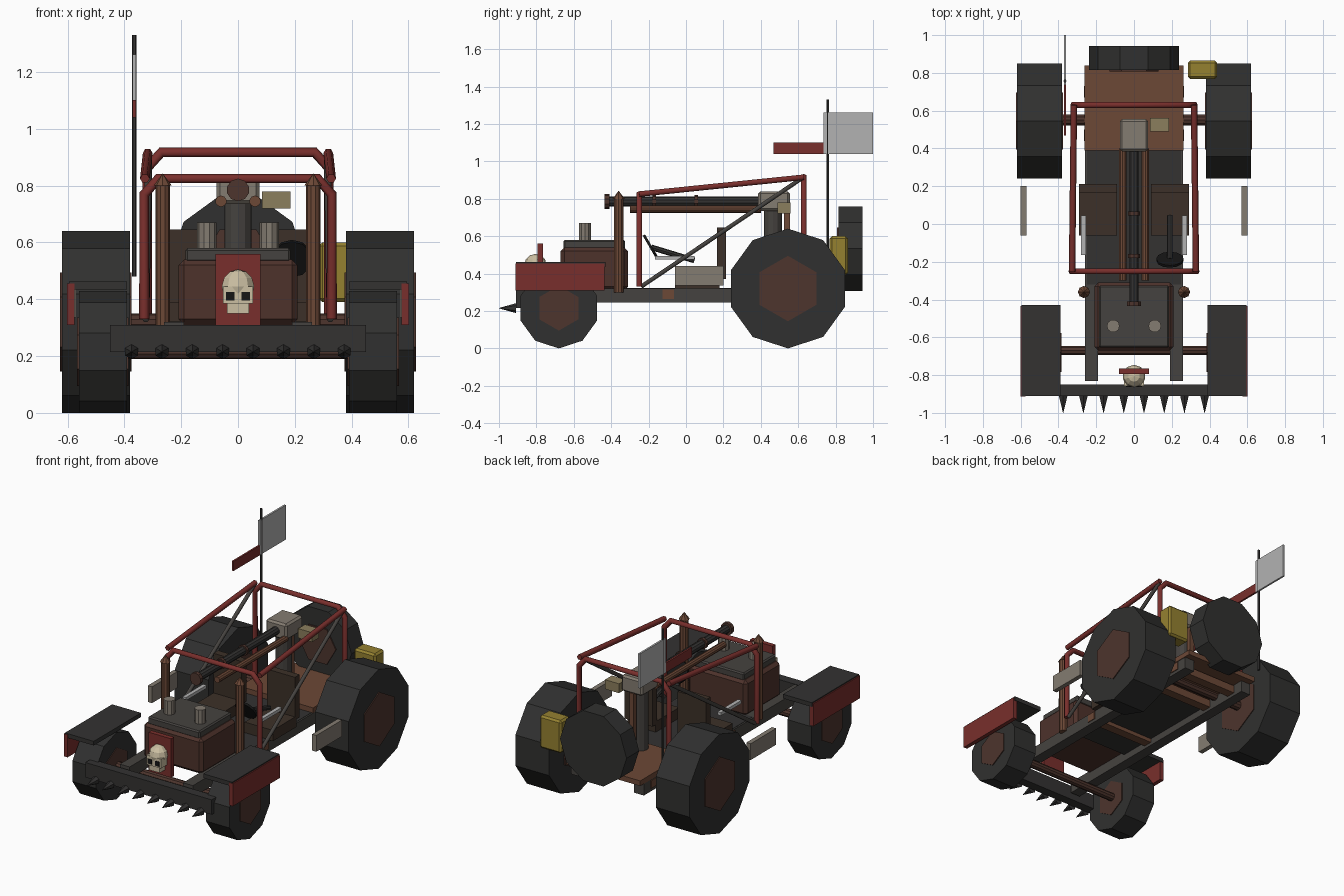
import bpy, bmesh, math
from mathutils import Vector

if "Cube" in bpy.data.objects:
    bpy.data.objects.remove(bpy.data.objects["Cube"])

COL = {"rubber": (.03, .03, .029), "dark": (.033, .032, .031), "steel": (.06, .055, .05),
       "rust": (.15, .065, .037), "hub": (.075, .035, .026), "engine": (.075, .032, .024),
       "red": (.19, .028, .025), "seat": (.045, .03, .021), "bone": (.6, .52, .36),
       "pale": (.23, .2, .165), "white": (.45, .45, .45), "yellow": (.3, .22, .03),
       "khaki": (.26, .21, .11), "black": (.008, .008, .008)}


def mat(name):
    m = bpy.data.materials.get(name) or bpy.data.materials.new(name)
    m.diffuse_color = (*COL[name], 1)
    m.use_nodes = True
    m.node_tree.nodes["Principled BSDF"].inputs["Base Color"].default_value = m.diffuse_color
    return m


def finish(bm, name, colour):
    bmesh.ops.recalc_face_normals(bm, faces=bm.faces)
    me = bpy.data.meshes.new(name)
    bm.to_mesh(me)
    bm.free()
    ob = bpy.data.objects.new(name, me)
    me.materials.append(mat(colour))
    bpy.context.collection.objects.link(ob)
    return ob


def box(name, colour, x, y, z, bevel=0):
    bm = bmesh.new()
    bmesh.ops.create_cube(bm, size=1)
    for v in bm.verts:
        v.co = [(r[0] + r[1]) / 2 + c * (r[1] - r[0]) for c, r in zip(v.co, (x, y, z))]
    if bevel:
        bmesh.ops.bevel(bm, geom=bm.edges[:], offset=bevel, segments=1, affect='EDGES')
    return finish(bm, name, colour)


def cyl(name, colour, p, q, r, n=10, r2=None, rot=0):
    """Prism or cone from p to q; first corner points up (or along x when upright)."""
    p, q = Vector(p), Vector(q)
    d = (q - p).normalized()
    u = Vector((1, 0, 0)) if abs(d.z) > .9 else Vector((0, 0, 1))
    u = (u - d * u.dot(d)).normalized()
    w = d.cross(u)
    bm = bmesh.new()
    rings = []
    for c, rad in ((p, r), (q, r if r2 is None else max(r2, .001))):
        rings.append([bm.verts.new(c + rad * (math.cos(a) * u + math.sin(a) * w))
                      for a in (rot + math.tau * i / n for i in range(n))])
    for ring in rings:
        bm.faces.new(ring)
    for i in range(n):
        j = (i + 1) % n
        bm.faces.new((rings[0][i], rings[0][j], rings[1][j], rings[1][i]))
    return finish(bm, name, colour)


def tube(name, colour, pts, r):
    cu = bpy.data.curves.new(name, 'CURVE')
    cu.dimensions = '3D'
    cu.bevel_depth, cu.bevel_resolution, cu.use_fill_caps = r, 1, True
    s = cu.splines.new('POLY')
    s.points.add(len(pts) - 1)
    for sp, pt in zip(s.points, pts):
        sp.co = (*pt, 1)
    cu.materials.append(mat(colour))
    ob = bpy.data.objects.new(name, cu)
    bpy.context.collection.objects.link(ob)
    return ob


def span(s, a, b):
    return (min(s * a, s * b), max(s * a, s * b))


for s, side in ((-1, "left"), (1, "right")):
    # wheels and hubs
    for nm, y, r, x0, x1, hr in (("rear", .545, .32, .38, .62, .175), ("front", -.68, .215, .39, .56, .12)):
        cyl(f"{side}_{nm}_tyre", "rubber", (s * x0, y, r), (s * x1, y, r), r)
        cyl(f"{side}_{nm}_hub", "hub", (s * (x0 - .005), y, r), (s * (x1 + .006), y, r), hr, 6)
    # front fender with red skirt
    box(f"{side}_fender_top", "dark", span(s, .39, .595), (-.91, -.43), (.435, .462))
    box(f"{side}_fender_skirt", "red", span(s, .575, .602), (-.912, -.435), (.31, .455))
    # chassis, side plates, seats
    box(f"{side}_chassis_rail", "steel", span(s, .19, .26), (-.83, .8), (.245, .32))
    box(f"{side}_side_plate", "pale", span(s, .57, .6), (-.06, .2), (.335, .44))
    box(f"{side}_arm_strip", "white", span(s, .255, .28), (-.165, .045), (.475, .495))
    box(f"{side}_seat_cushion", "seat", span(s, .09, .29), (-.06, .18), (.32, .39))
    box(f"{side}_seat_back", "seat", span(s, .09, .29), (.165, .213), (.37, .645))
    # exhaust posts with pointed caps
    cyl(f"{side}_exhaust_post", "rust", (s * .265, -.36, .3), (s * .265, -.36, .8), .026)
    cyl(f"{side}_exhaust_cap", "rust", (s * .265, -.36, .8), (s * .265, -.36, .842), .032, 8, 0)
    cyl(f"{side}_intake_stack", "pale", (s * .11, -.54, .57), (s * .11, -.54, .67), .034)
    # cage side members
    tube(f"{side}_cage_rail", "red", [(s * .328, -.25, .825), (s * .318, .63, .915)], .017)
    tube(f"{side}_cage_brace", "steel", [(s * .325, -.24, .33), (s * .315, .62, .91)], .013)
    # secondary gun tubes
    cyl(f"{side}_gun_tube", "rust", (s * .06, -.3, .745), (s * .06, .4, .745), .02)

# roll cage hoops
for nm, y, w, zb, zt in (("front", -.25, .33, .33, .825), ("rear", .63, .32, .33, .917)):
    half = [(w, zb), (w, zt - .055), (w - .05, zt)]
    tube(f"{nm}_cage_hoop", "red",
         [(-x, y, z) for x, z in half] + [(x, y, z) for x, z in reversed(half)], .018)

# axles, floor, deck and cross members
cyl("rear_axle", "hub", (-.4, .55, .32), (.4, .55, .32), .03)
cyl("front_axle", "hub", (-.4, -.67, .215), (.4, -.67, .215), .026)
box("floor_plate", "dark", (-.25, .25), (-.32, .42), (.29, .322))
box("rear_deck", "rust", (-.262, .262), (.39, .84), (.322, .355))
for i, y in enumerate((-.095, .47, .7)):
    box(f"cross_member_{i}", "rust", (-.265, .265), (y - .03, y + .03), (.265, .315))

# spiked bumper
box("front_bumper", "dark", (-.45, .45), (-.91, -.85), (.215, .31))
for i in range(8):
    x = -.375 + i * .107
    cyl(f"bumper_spike_{i}", "dark", (x, -.91, .215), (x, -1, .215), .026, 6, 0)

# engine and nose plate
box("engine_block", "engine", (-.21, .21), (-.67, -.31), (.31, .54), .02)
box("engine_cover", "steel", (-.185, .185), (-.655, -.325), (.53, .58), .008)
box("nose_plate", "red", (-.08, .08), (-.795, -.765), (.31, .56))

# skull ornament
bm = bmesh.new()
bmesh.ops.create_uvsphere(bm, u_segments=10, v_segments=6, radius=.06)
for v in bm.verts:
    v.co += Vector((0, -.805, .445))
finish(bm, "skull_dome", "bone")
box("skull_face", "bone", (-.052, .052), (-.858, -.79), (.385, .445))
box("skull_jaw", "bone", (-.038, .038), (-.85, -.79), (.35, .39))
for s in (-1, 1):
    box("skull_eye", "black", span(s, .012, .042), (-.862, -.85), (.395, .425))

# mounted gun
cyl("gun_pedestal", "steel", (0, .465, .35), (0, .465, .74), .048, 12)
box("gun_breech", "pale", (-.075, .075), (.385, .555), (.735, .84), .012)
cyl("gun_barrel", "dark", (0, -.41, .785), (0, .4, .785), .026)
cyl("gun_muzzle", "hub", (0, -.435, .785), (0, -.41, .785), .04)
for i, y in enumerate((-.17, .055)):
    cyl(f"gun_ring_{i}", "hub", (0, y - .01, .785), (0, y + .01, .785), .034)
box("ammo_box", "khaki", (.085, .185), (.49, .56), (.72, .78))
box("gun_stay", "rust", (-.015, .015), (.525, .555), (.35, .74))

# steering
cyl("steering_wheel", "black", (.19, -.195, .54), (.19, -.183, .547), .072, 12)
cyl("steering_column", "dark", (.19, -.185, .54), (.19, .045, .47), .015, 8)

# spare wheel and fuel can
cyl("spare_tyre", "rubber", (0, .815, .533), (0, .943, .533), .237, 10, rot=math.pi / 2)
cyl("spare_hub", "hub", (0, .808, .533), (0, .93, .533), .13, 6, rot=math.pi / 2)
box("fuel_can", "yellow", (.285, .44), (.768, .865), (.39, .6), .012)

# flag pole with flags
cyl("flag_pole", "dark", (-.365, .757, .48), (-.365, .757, 1.33), .008, 6)
box("large_flag", "white", (-.371, -.359), (.735, 1), (1.04, 1.262))
box("small_flag", "red", (-.371, -.359), (.468, .735), (1.04, 1.102))
